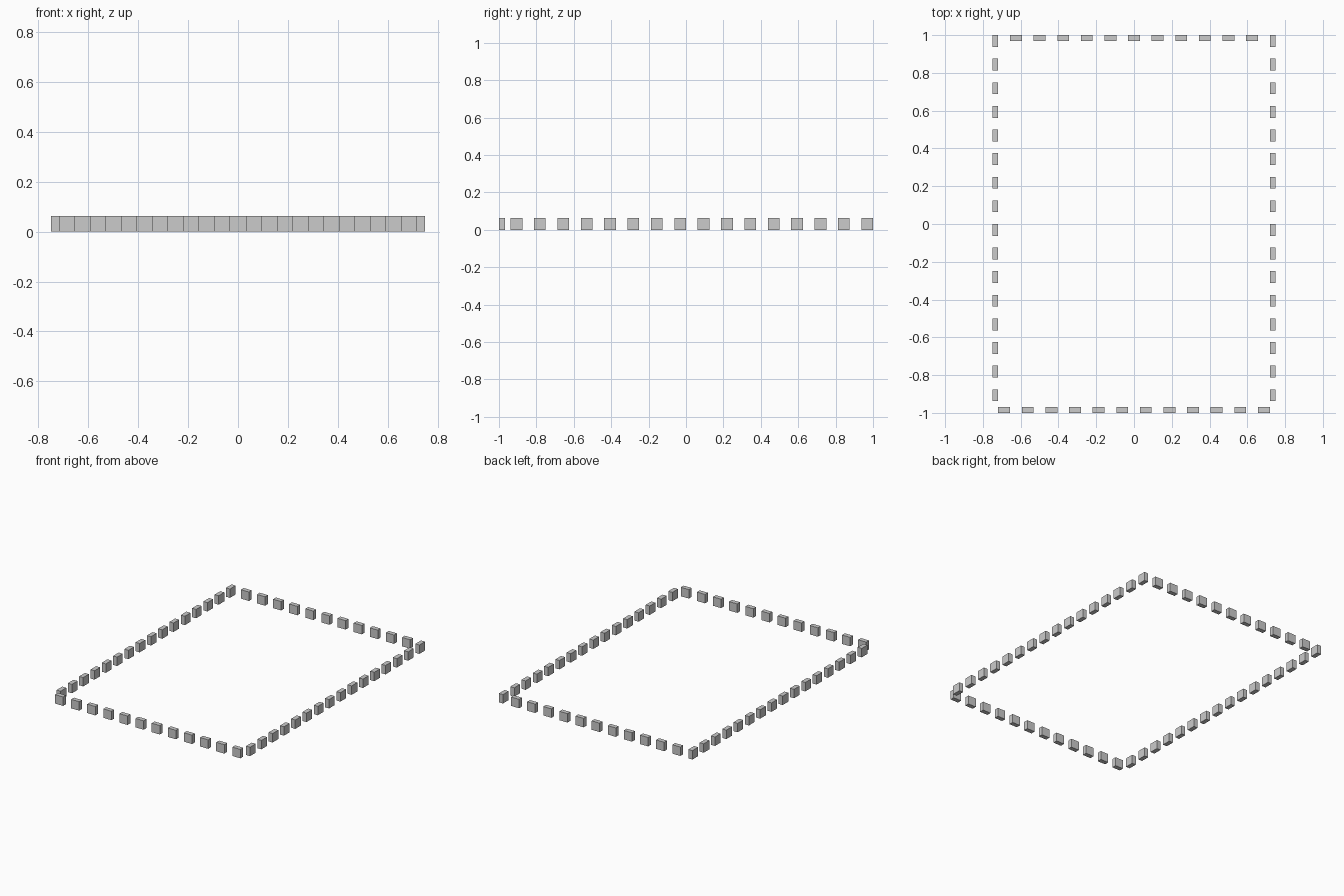
import bpy
import bmesh
from mathutils import Matrix, Vector

if "Cube" in bpy.data.objects:
    bpy.data.objects.remove(bpy.data.objects["Cube"])

PITCH = 0.125    # spacing between blocks
LONG = 0.0625    # block length and height
THIN = 0.03125   # block thickness


def block_row(name, start, step, count, size):
    """Row of separate blocks standing on z = 0, joined in one object."""
    bm = bmesh.new()
    for i in range(count):
        pos = Vector(start) + Vector(step) * i
        bmesh.ops.create_cube(
            bm, size=1.0,
            matrix=Matrix.Translation((pos.x, pos.y, size[2] / 2))
            @ Matrix.Diagonal((*size, 1.0)))
    mesh = bpy.data.meshes.new(name)
    bm.to_mesh(mesh)
    bm.free()
    obj = bpy.data.objects.new(name, mesh)
    bpy.context.collection.objects.link(obj)
    return obj


# Long side rows, running from the back corners to the front
for name, side in (("left_row", -1), ("right_row", 1)):
    block_row(name, (side * (0.75 - THIN / 2), 1 - LONG / 2), (0, -PITCH), 16,
              (THIN, LONG, LONG))

# Back row, between the corner blocks
block_row("back_row", (-0.625, 1 - THIN / 2), (PITCH, 0), 11,
          (LONG, THIN, LONG))

# Front row, offset by half a pitch
block_row("front_row", (-0.6875, -1 + THIN / 2), (PITCH, 0), 12,
          (LONG, THIN, LONG))
